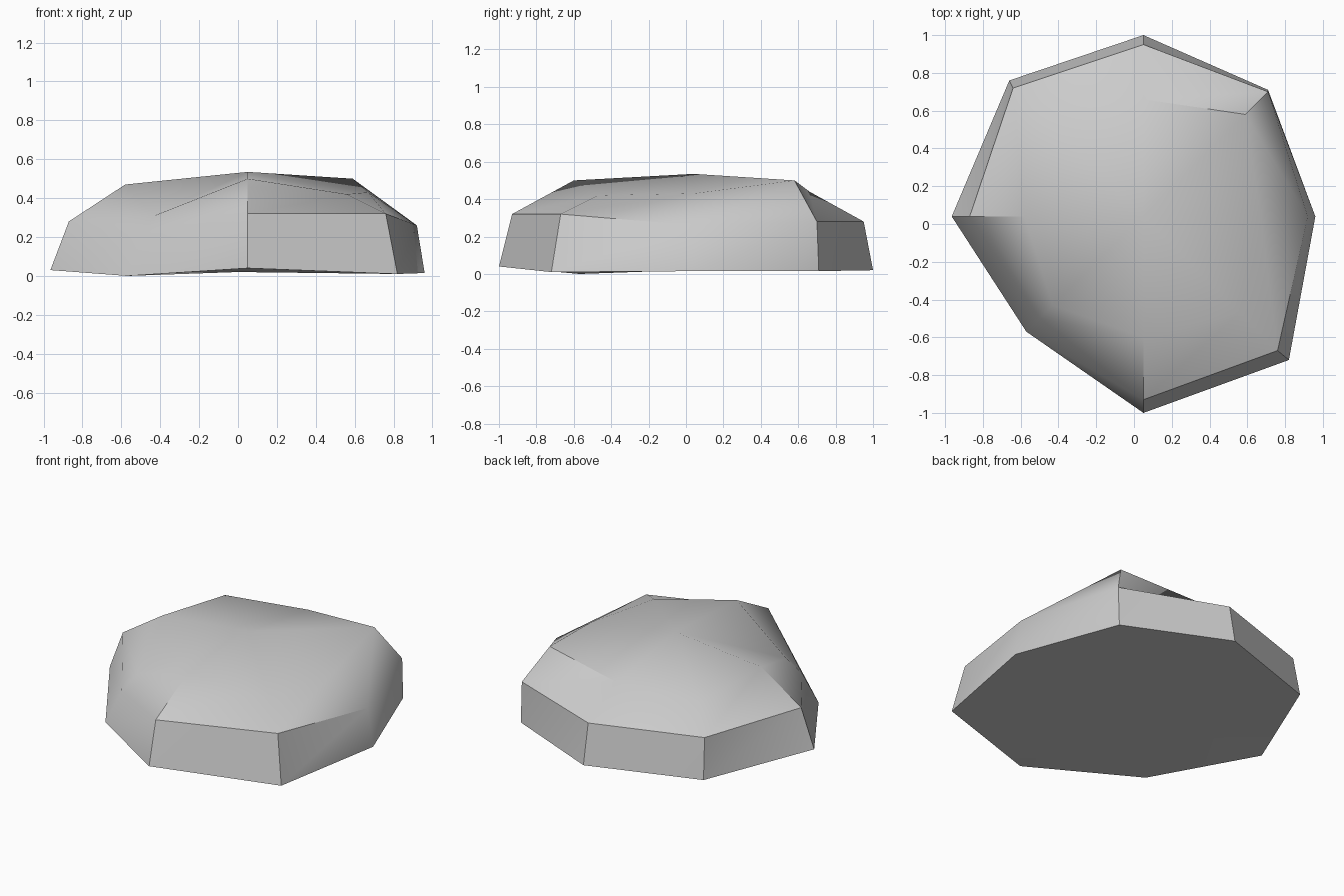
import bpy, bmesh, math

if "Cube" in bpy.data.objects:
    bpy.data.objects.remove(bpy.data.objects["Cube"])

# Three eight-sided rings, counter-clockwise from the right, plus a crown point
base = [(0.96, 0.04, 0.015), (0.71, 0.71, 0.015), (0.05, 1.0, 0.02), (-0.66, 0.76, 0.02),
        (-0.965, 0.04, 0.03), (-0.57, -0.57, 0.0), (0.05, -1.0, 0.04), (0.82, -0.72, 0.01)]
shoulder = [(0.92, 0.04, 0.26), (0.71, 0.70, 0.28), (0.05, 0.95, 0.28), (-0.64, 0.72, 0.28),
            (-0.87, 0.04, 0.28), (-0.50, -0.50, 0.20), (0.05, -0.93, 0.32), (0.76, -0.67, 0.32)]
rim = [(0.67, 0.04, 0.43), (0.59, 0.58, 0.50), (0.05, 0.66, 0.44), (-0.50, 0.58, 0.42),
       (-0.58, 0.04, 0.47), (-0.43, -0.43, 0.31), (0.05, -0.60, 0.50), (0.56, -0.47, 0.42)]

bm = bmesh.new()
rings = [[bm.verts.new(p) for p in ring] for ring in (base, shoulder, rim)]
crown = bm.verts.new((0.05, 0.04, 0.535))
foot = bm.verts.new((0.0, 0.0, 0.02))

# Sides as triangle pairs
for lower, upper in zip(rings, rings[1:]):
    for i in range(8):
        j = (i + 1) % 8
        bm.faces.new((lower[i], lower[j], upper[j]))
        bm.faces.new((lower[i], upper[j], upper[i]))

# Top and underside fans
for i in range(8):
    j = (i + 1) % 8
    bm.faces.new((rings[2][i], rings[2][j], crown))
    bm.faces.new((rings[0][j], rings[0][i], foot))
bmesh.ops.recalc_face_normals(bm, faces=bm.faces[:])

mesh = bpy.data.meshes.new("rock")
bm.to_mesh(mesh)
bm.free()
rock = bpy.data.objects.new("rock", mesh)
bpy.context.collection.objects.link(rock)
bpy.context.view_layer.objects.active = rock
rock.select_set(True)
bpy.ops.object.shade_smooth_by_angle(angle=math.radians(35))
